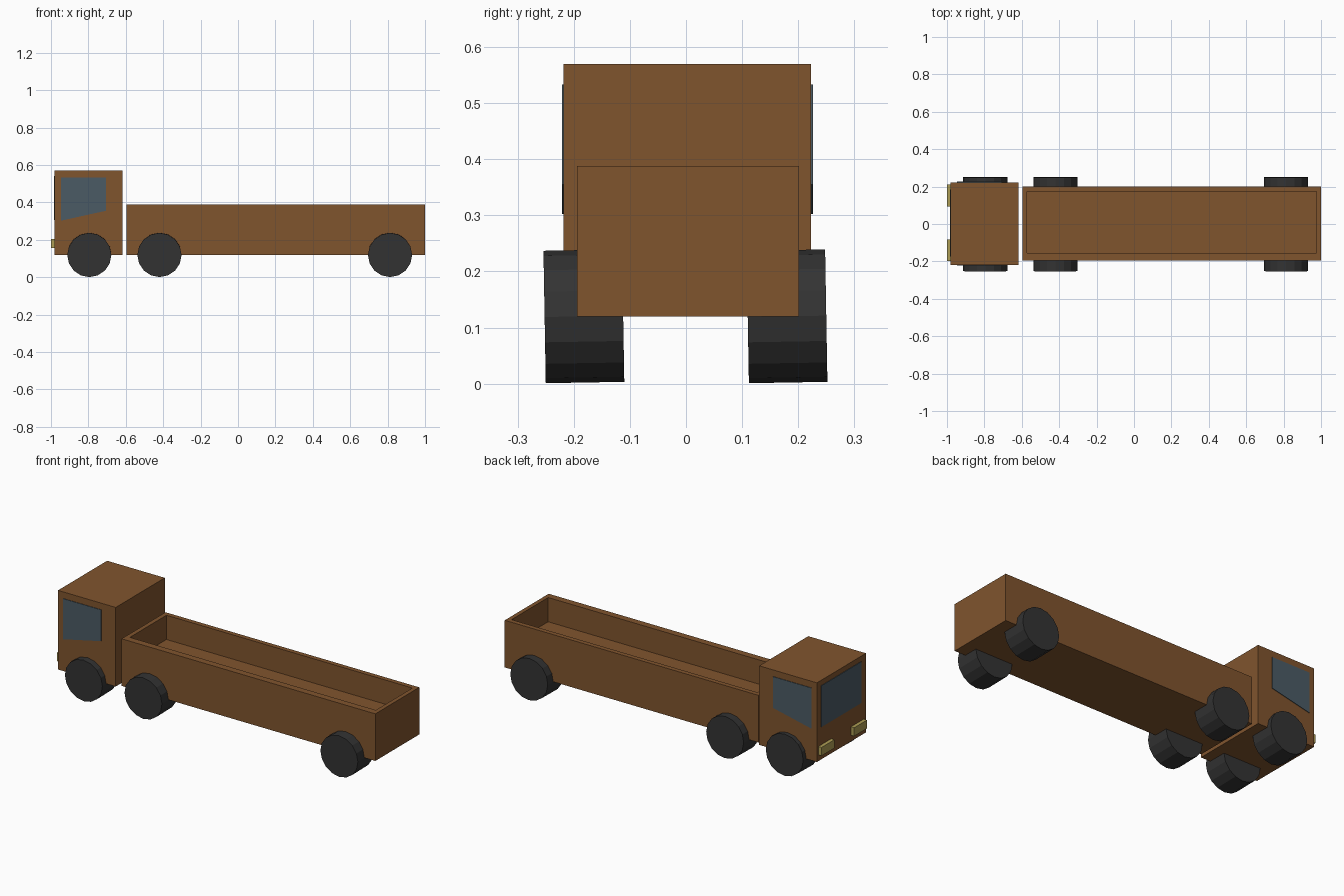
import bpy, bmesh, math
from mathutils import Vector

if "Cube" in bpy.data.objects:
    bpy.data.objects.remove(bpy.data.objects["Cube"])


def material(name, color):
    m = bpy.data.materials.new(name)
    m.diffuse_color = (*color, 1)
    m.use_nodes = True
    m.node_tree.nodes["Principled BSDF"].inputs["Base Color"].default_value = m.diffuse_color
    return m


BROWN = material("brown_paint", (0.216, 0.089, 0.027))
RUBBER = material("rubber", (0.033, 0.033, 0.033))
GLASS = material("glass", (0.07, 0.105, 0.13))
LAMP = material("lamp_yellow", (0.42, 0.34, 0.09))


def finish(name, bm, mat):
    bmesh.ops.recalc_face_normals(bm, faces=bm.faces)
    me = bpy.data.meshes.new(name)
    bm.to_mesh(me)
    bm.free()
    me.materials.append(mat)
    ob = bpy.data.objects.new(name, me)
    bpy.context.collection.objects.link(ob)
    return ob


def box_bm(lo, hi):
    bm = bmesh.new()
    bmesh.ops.create_cube(bm, size=1)
    for v in bm.verts:
        v.co = Vector([lo[i] if v.co[i] < 0 else hi[i] for i in range(3)])
    return bm


def prism(name, points, depth, mat):
    bm = bmesh.new()
    face = bm.faces.new([bm.verts.new(p) for p in points])
    new = bmesh.ops.extrude_face_region(bm, geom=[face], use_keep_orig=True)["geom"]
    bmesh.ops.translate(bm, vec=depth, verts=[g for g in new if isinstance(g, bmesh.types.BMVert)])
    return finish(name, bm, mat)


# Cab
finish("cab", box_bm((-0.98, -0.218, 0.12), (-0.617, 0.223, 0.57)), BROWN)

# Open cargo bed: the top face is extruded, shrunk to the rim and sunk
bm = box_bm((-0.597, -0.194, 0.12), (1.0, 0.201, 0.388))
top = max(bm.faces, key=lambda f: f.calc_center_median().z)
lo, hi = (-0.572, -0.155), (0.976, 0.174)
for floor_z in (0.388, 0.25):
    top = bmesh.ops.extrude_discrete_faces(bm, faces=[top])["faces"][0]
    mid = top.calc_center_median()
    for v in top.verts:
        v.co = Vector((*[lo[i] if v.co[i] < mid[i] else hi[i] for i in range(2)], floor_z))
finish("cargo_bed", bm, BROWN)

# Side windows and windscreen
profile = [(-0.947, 0.302), (-0.707, 0.355), (-0.707, 0.533), (-0.947, 0.533)]
for label, y, s in (("right", -0.218, -1), ("left", 0.223, 1)):
    prism(f"{label}_window", [(x, y - s * 0.004, z) for x, z in profile], (0, s * 0.007, 0), GLASS)
finish("windscreen", box_bm((-0.983, -0.175, 0.305), (-0.976, 0.185, 0.54)), GLASS)

# Headlights
for label, y in (("right", -0.141), ("left", 0.152)):
    finish(f"{label}_headlight", box_bm((-1.0, y - 0.058, 0.155), (-0.97, y + 0.058, 0.203)), LAMP)

# Wheels on three axles, very slightly tilted
for axle, x in (("front", -0.795), ("middle", -0.42), ("rear", 0.813)):
    for label, y in (("right", -0.182), ("left", 0.18)):
        bm = bmesh.new()
        bmesh.ops.create_cone(bm, cap_ends=True, segments=16, radius1=0.118, radius2=0.118, depth=0.14)
        wheel = finish(f"{axle}_{label}_wheel", bm, RUBBER)
        wheel.location = (x, y, 0.12)
        wheel.rotation_euler = (math.radians(91), 0, 0)
